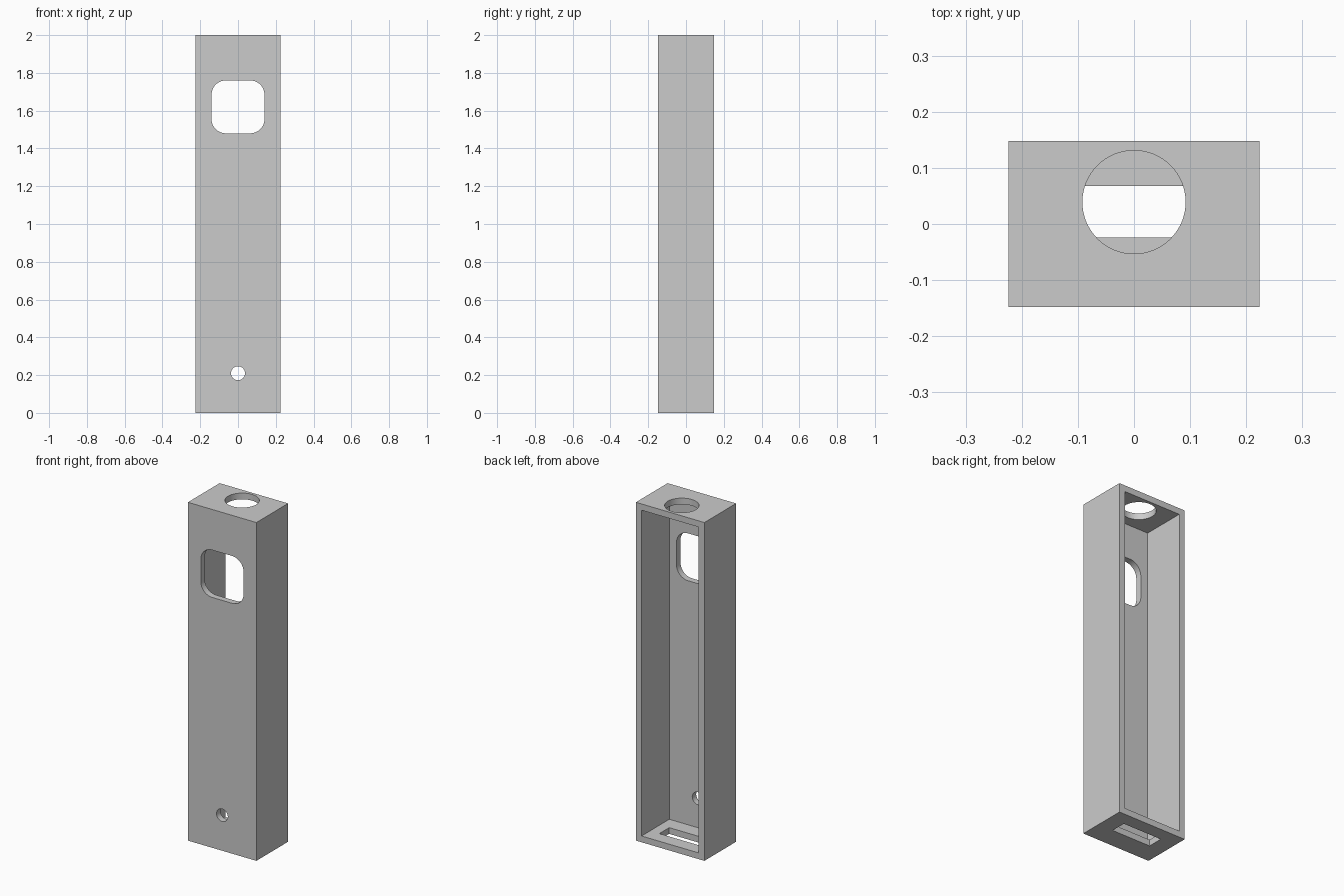
import bpy, bmesh, math
from mathutils import Vector

cube = bpy.data.objects.get("Cube")
if cube:
    bpy.data.objects.remove(cube, do_unlink=True)

WIDTH, DEPTH, HEIGHT, WALL = 0.448, 0.296, 2.0, 0.037
BACK, FRONT = DEPTH / 2, -DEPTH / 2

grey = bpy.data.materials.new("plain grey")
grey.use_nodes = True
grey.diffuse_color = (0.6, 0.6, 0.6, 1)
grey.node_tree.nodes["Principled BSDF"].inputs["Base Color"].default_value = (0.6, 0.6, 0.6, 1)


def outline(w, h, radius, steps):
    """Rectangle with rounded corners; a full radius gives a circle."""
    if radius == 0:
        return [(w/2, h/2), (-w/2, h/2), (-w/2, -h/2), (w/2, -h/2)]
    points = []
    for quarter, (sx, sy) in enumerate([(1, 1), (-1, 1), (-1, -1), (1, -1)]):
        full = 2 * radius >= w
        for i in range(steps if full else steps + 1):
            a = (quarter + i / steps) * math.pi / 2
            points.append((sx * (w/2 - radius) + radius * math.cos(a),
                           sy * (h/2 - radius) + radius * math.sin(a)))
    return points


def prism(name, centre, w, h, length, axis, radius=0, steps=12):
    """Extrude an outline along y or z, centred on a point."""
    def place(u, v, d):
        return Vector(centre) + Vector((u, d, v) if axis == "y" else (u, v, d))
    bm = bmesh.new()
    face = bm.faces.new([bm.verts.new(place(u, v, -length / 2))
                         for u, v in outline(w, h, radius, steps)])
    made = bmesh.ops.extrude_face_region(bm, geom=[face])["geom"]
    shift = place(0, 0, length) - Vector(centre)
    bmesh.ops.translate(bm, vec=shift,
                        verts=[g for g in made if isinstance(g, bmesh.types.BMVert)])
    bmesh.ops.recalc_face_normals(bm, faces=bm.faces)
    mesh = bpy.data.meshes.new(name)
    bm.to_mesh(mesh)
    bm.free()
    mesh.materials.append(grey)
    obj = bpy.data.objects.new(name, mesh)
    bpy.context.collection.objects.link(obj)
    return obj


# Outer block
case = prism("case", (0, 0, HEIGHT / 2), WIDTH, DEPTH, HEIGHT, "z")

# Cavity open to the back, then the openings in front, top and floor
cutters = [
    prism("cavity", (0, WALL / 2 + 0.1, HEIGHT / 2), WIDTH - 2 * WALL,
          HEIGHT - 2 * WALL, DEPTH - WALL + 0.2, "y"),
    prism("window_cutter", (0, FRONT, 1.62), 0.28, 0.28, 0.15, "y", 0.075),
    prism("small_hole_cutter", (0, FRONT, 0.21), 0.074, 0.074, 0.15, "y", 0.037, 8),
    prism("top_hole_cutter", (0, 0.039, HEIGHT), 0.184, 0.184, 0.15, "z", 0.092, 16),
    prism("floor_slot_cutter", (0, 0.022, 0), 0.254, 0.092, 0.15, "z"),
]
for cutter in cutters:
    cutter.hide_render = True
    mod = case.modifiers.new(cutter.name, "BOOLEAN")
    mod.operation, mod.solver, mod.object = "DIFFERENCE", "EXACT", cutter

# Keep the cut result and drop the cutters
bpy.context.view_layer.update()
result = bpy.data.meshes.new_from_object(
    case.evaluated_get(bpy.context.evaluated_depsgraph_get()))
case.modifiers.clear()
case.data = result
for cutter in cutters:
    bpy.data.objects.remove(cutter, do_unlink=True)

# Smooth the round openings, keep edges sharp
bpy.ops.object.select_all(action="DESELECT")
case.select_set(True)
bpy.context.view_layer.objects.active = case
bpy.ops.object.shade_smooth_by_angle(angle=math.radians(30))
